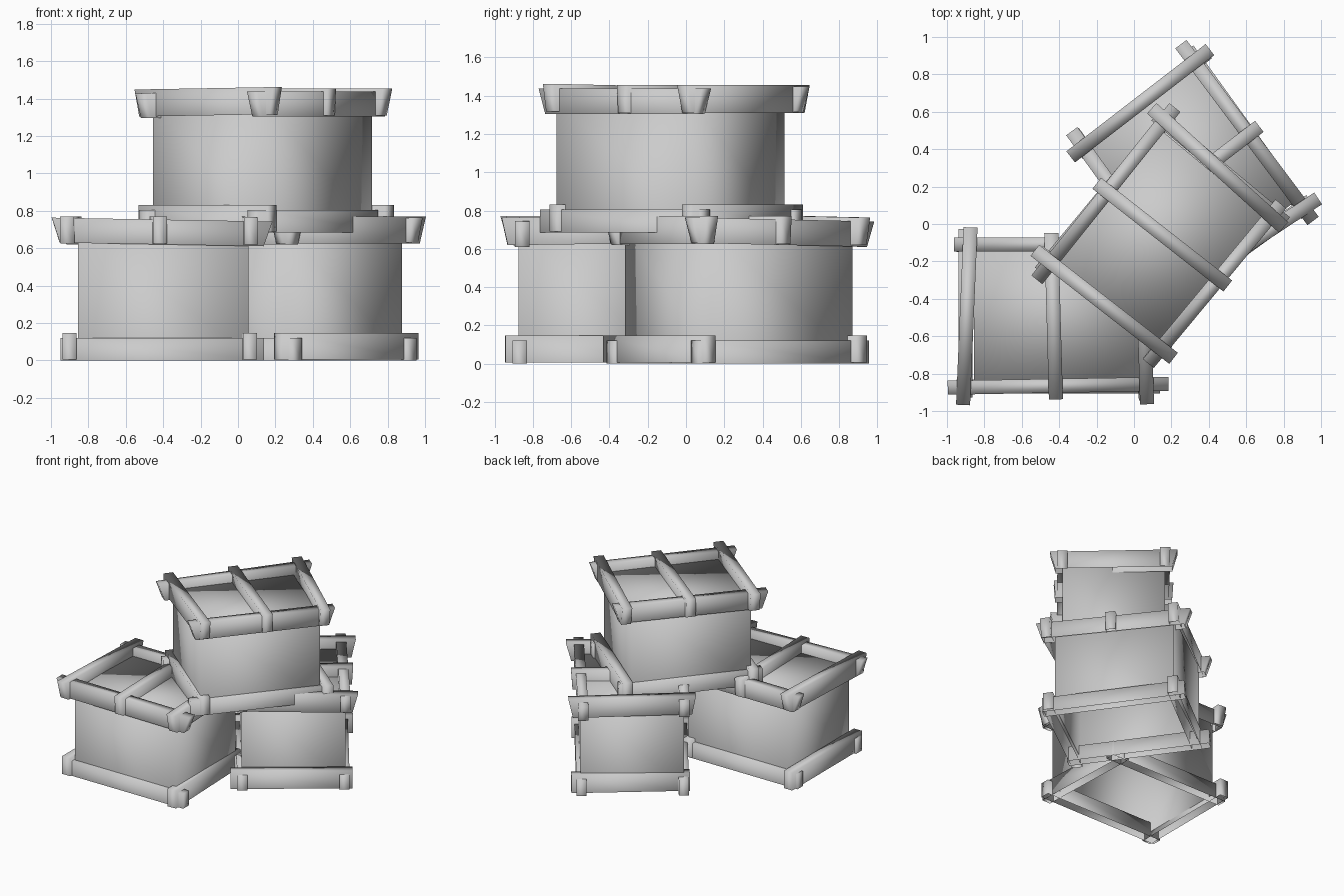
import bpy, bmesh
from math import radians
from mathutils import Matrix, Vector

cube = bpy.data.objects.get("Cube")
if cube:
    bpy.data.objects.remove(cube, do_unlink=True)

GREY = (0.6, 0.6, 0.6, 1)
grey = bpy.data.materials.new("plain grey")
grey.use_nodes = True
grey.diffuse_color = GREY
grey.node_tree.nodes["Principled BSDF"].inputs["Base Color"].default_value = GREY


def block(name, size, matrix, slant=0):
    """Softly shaded box, open underneath; slant shortens the lower edge along x."""
    bm = bmesh.new()
    bmesh.ops.create_cube(bm, size=1)
    bm.normal_update()
    underside = [f for f in bm.faces if f.normal.z < -0.5]
    bmesh.ops.delete(bm, geom=underside, context='FACES_ONLY')
    for v in bm.verts:
        if v.co.z < 0:
            v.co.x *= 1 - 2 * slant / size[0]
        v.co = Vector(a * b for a, b in zip(v.co, size))
    for f in bm.faces:
        f.smooth = True
    mesh = bpy.data.meshes.new(name)
    bm.to_mesh(mesh)
    bm.free()
    mesh.materials.append(grey)
    obj = bpy.data.objects.new(name, mesh)
    bpy.context.collection.objects.link(obj)
    obj.matrix_world = matrix


def beam(name, base, length, x, y, bottom, top, heading, yaw=0, pitch=0, slant=0):
    """Beam along the heading, nudged by small yaw and pitch angles."""
    m = (base @ Matrix.Translation((x, y, (bottom + top) / 2))
         @ Matrix.Rotation(radians(heading + yaw), 4, 'Z')
         @ Matrix.Rotation(radians(-pitch), 4, 'Y'))
    block(name, (length, 0.075, top - bottom), m, slant)


def crate(name, x, y, z, turn):
    base = Matrix.Translation((x, y, z)) @ Matrix.Rotation(radians(turn), 4, 'Z')

    # Panelled body, with its lid recessed behind the upper frame
    block(name + "_body", (0.912, 0.765, 0.65),
          base @ Matrix.Translation((0, 0, 0.365)))

    # Upper frame: two long beams with three crossing beams
    for part, by, length, yaw, pitch in (("front", -0.372, 1.18, 1, -1),
                                         ("back", 0.383, 1.11, 0, 0)):
        beam(f"{name}_top_{part}_beam", base, length, -0.007, by, 0.62, 0.753,
             0, yaw, pitch, 0.045)
    for part, bx, length, yaw, pitch, slant in (("left", -0.494, 0.95, -2.4, 0, 0.04),
                                                ("middle", -0.03, 0.89, 1.6, 0, 0.01),
                                                ("right", 0.455, 0.94, 1.8, 0.8, 0.03)):
        beam(f"{name}_top_{part}_beam", base, length, bx, 0, 0.625, 0.77,
             90, yaw, pitch, slant)

    # Lower frame: four beams around the base
    for part, by in (("front", -0.375), ("back", 0.38)):
        beam(f"{name}_base_{part}_beam", base, 1.09, -0.005, by, 0, 0.12, 0)
    for part, bx, by, length, yaw in (("left", -0.5, 0.016, 0.9, 0),
                                      ("right", 0.448, -0.013, 0.875, 2)):
        beam(f"{name}_base_{part}_beam", base, length, bx, by, 0.005, 0.147, 90, yaw)


# Two crates on the ground and one stacked across them
crate("front_crate", -0.4, -0.493, 0, 0)
crate("rear_crate", 0.299, 0.276, 0, 125.8)
crate("upper_crate", 0.132, -0.08, 0.685, 230.3)
